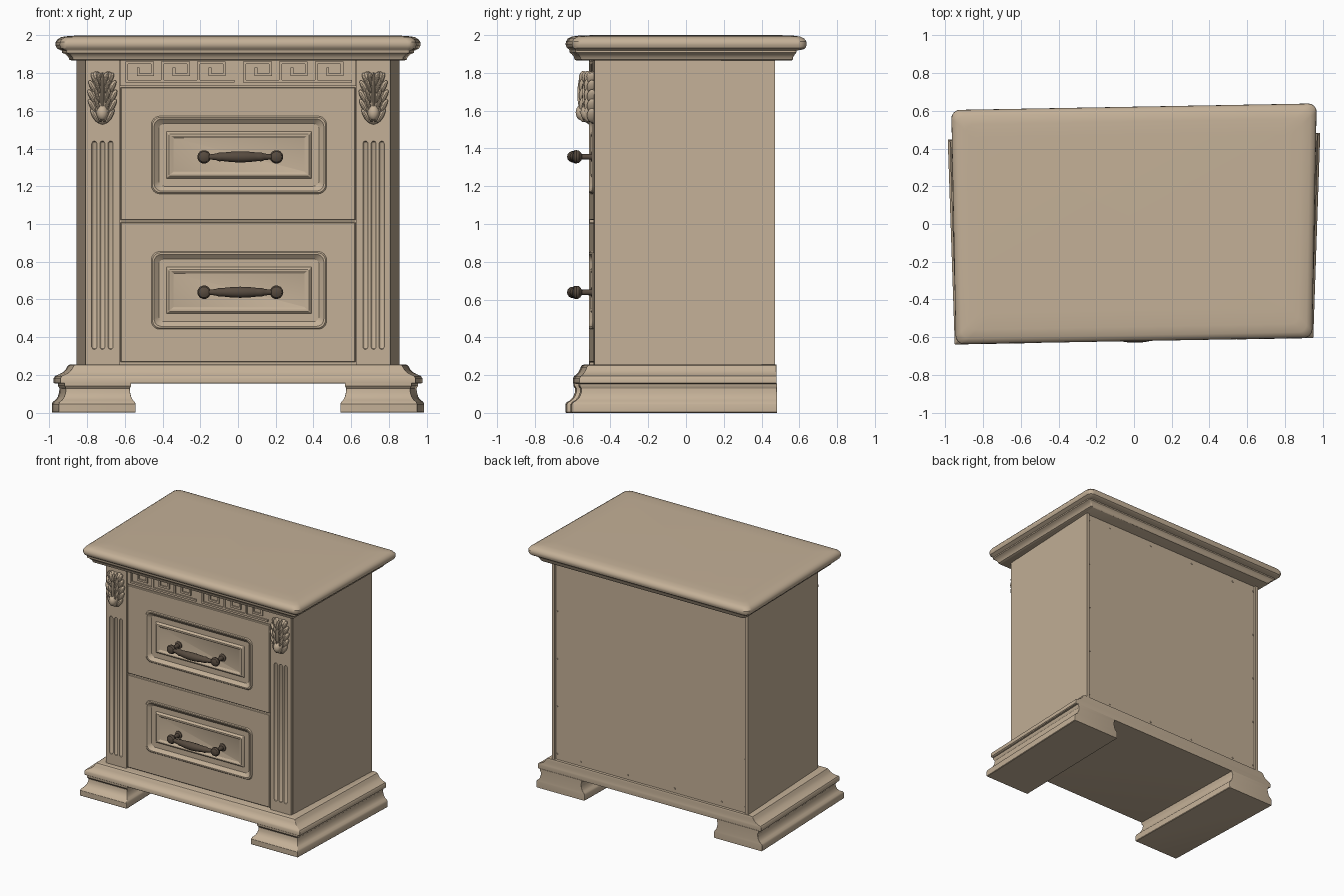
import bpy, bmesh, math
from mathutils import Vector, Matrix

if "Cube" in bpy.data.objects:
    bpy.data.objects.remove(bpy.data.objects["Cube"])

def material(name, rgb):
    m = bpy.data.materials.new(name)
    m.diffuse_color = (*rgb, 1)
    m.use_nodes = True
    m.node_tree.nodes["Principled BSDF"].inputs["Base Color"].default_value = m.diffuse_color
    return m

WOOD = material("pale tan wood", (0.55, 0.435, 0.31))
METAL = material("dark bronze", (0.095, 0.07, 0.05))

def finish(bm, name, mat=WOOD, taper=0.0):
    """The cabinet widens to the back (taper) and is slightly skewed in plan."""
    for v in bm.verts:
        v.co.x *= 1 + taper * v.co.y
        v.co.y += 0.018 * v.co.x
    bmesh.ops.recalc_face_normals(bm, faces=bm.faces)
    me = bpy.data.meshes.new(name)
    bm.to_mesh(me)
    bm.free()
    me.materials.append(mat)
    ob = bpy.data.objects.new(name, me)
    bpy.context.collection.objects.link(ob)
    return ob

def box(bm, x0, x1, y0, y1, z0, z1):
    m = Matrix.Translation(((x0 + x1) / 2, (y0 + y1) / 2, (z0 + z1) / 2)) @ \
        Matrix.Diagonal((x1 - x0, y1 - y0, z1 - z0, 1))
    bmesh.ops.create_cube(bm, size=1, matrix=m)

def skin(bm, rings):
    rows = [[bm.verts.new(p) for p in r] for r in rings]
    n = len(rows[0])
    for a, b in zip(rows, rows[1:]):
        for i in range(n):
            bm.faces.new((a[i], a[(i + 1) % n], b[(i + 1) % n], b[i]))
    bm.faces.new(rows[0])
    bm.faces.new(rows[-1])

def loft(bm, loops, axis='z'):
    """Stack rounded rectangles (x0, x1, v0, v1, radius, depth) along an axis."""
    rings = []
    for x0, x1, v0, v1, r, d in loops:
        ring = []
        for k, (cx, cv) in enumerate(((x1 - r, v1 - r), (x0 + r, v1 - r),
                                      (x0 + r, v0 + r), (x1 - r, v0 + r))):
            for j in range(7):
                a = math.pi / 2 * (k + j / 6)
                p, q = cx + r * math.cos(a), cv + r * math.sin(a)
                ring.append((p, q, d) if axis == 'z' else (p, d, q))
        rings.append(ring)
    skin(bm, rings)

def tube(bm, pts, axis, n=14):
    """Round bar through (centre, radius) stations with rings square to an axis."""
    rings = []
    for c, r in pts:
        ring = []
        for i in range(n):
            a = math.tau * i / n
            u, v = r * math.cos(a), r * math.sin(a)
            off = {'x': (0, u, v), 'y': (u, 0, v), 'z': (u, v, 0)}[axis]
            ring.append(Vector(c) + Vector(off))
        rings.append(ring)
    skin(bm, rings)

# Carcass with side panels and recessed back panel
bm = bmesh.new()
box(bm, -0.815, 0.815, -0.475, 0.44, 0.2, 1.9)
for s in (-1, 1):
    xs = sorted((s * 0.81, s * 0.835))
    box(bm, *xs, -0.48, 0.455, 0.2, 1.9)
finish(bm, "carcass", taper=0.06)

# Tack heads around the back panel
bm = bmesh.new()
spots = [(s * 0.8, 0.3 + 0.38 * i) for s in (-1, 1) for i in range(5)]
spots += [(-0.6 + 0.4 * i, z) for i in range(4) for z in (0.29, 1.83)]
for x, z in spots:
    tube(bm, [((x, 0.438, z), 0.008), ((x, 0.444, z), 0.006)], 'y', 8)
finish(bm, "back_tacks", taper=0.06)

# Moulded top slab
bm = bmesh.new()
loft(bm, [(-w, w, -h, h2, r, z) for w, h, h2, r, z in (
    (0.87, 0.565, 0.545, 0.01, 1.866), (0.885, 0.575, 0.55, 0.01, 1.872),
    (0.89, 0.578, 0.552, 0.01, 1.885), (0.905, 0.59, 0.562, 0.012, 1.9),
    (0.922, 0.6, 0.568, 0.015, 1.908), (0.922, 0.6, 0.568, 0.015, 1.918),
    (0.935, 0.603, 0.605, 0.03, 1.924), (0.95, 0.614, 0.616, 0.04, 1.932),
    (0.957, 0.621, 0.622, 0.045, 1.948), (0.956, 0.62, 0.621, 0.045, 1.965),
    (0.945, 0.61, 0.61, 0.045, 1.981), (0.925, 0.59, 0.59, 0.04, 1.992),
    (0.88, 0.545, 0.545, 0.04, 1.998), (0.8, 0.47, 0.47, 0.04, 2.0))])
finish(bm, "top_slab", taper=0.02)

# Base moulding, flat at the back
bm = bmesh.new()
loft(bm, [(-w, w, -f, 0.462, 0.004, z) for w, f, z in (
    (0.955, 0.575, 0.153), (0.962, 0.582, 0.158), (0.962, 0.582, 0.182),
    (0.955, 0.576, 0.194), (0.935, 0.565, 0.202), (0.915, 0.555, 0.213),
    (0.9, 0.547, 0.228), (0.892, 0.542, 0.242), (0.885, 0.536, 0.252),
    (0.87, 0.525, 0.256))])
finish(bm, "base_moulding", taper=0.035)

# Long moulded feet running front to back under each side
for s, side in ((-1, "left"), (1, "right")):
    bm = bmesh.new()
    loops = []
    for i, z in ((0.004, 0), (0, 0.004), (0, 0.045), (0.006, 0.057), (0.02, 0.067),
                 (0.031, 0.083), (0.038, 0.105), (0.04, 0.128), (0.032, 0.142), (0.032, 0.156)):
        xs = sorted((s * (0.555 + 0.75 * i), s * (0.972 - i)))
        loops.append((*xs, -0.622 + 1.3 * i, 0.465, 0.004, z))
    loft(bm, loops)
    finish(bm, side + "_foot", taper=0.035)

# Drawer fronts: rounded sunk border, raised frame, inner flat panel
for name, z0, z1, c in (("lower_drawer", 0.267, 1.01, 0.648), ("upper_drawer", 1.02, 1.725, 1.366)):
    bm = bmesh.new()
    X = 0.622
    loops = [(-X, X, z0, z1, 0.002, -0.47), (-X, X, z0, z1, 0.002, -0.495),
             (-X + .004, X - .004, z0 + .004, z1 - .004, 0.002, -0.499)]
    for w, h, r, y in ((0.465, 0.206, 0.045, -0.499), (0.459, 0.2, 0.043, -0.505),
                       (0.45, 0.191, 0.04, -0.505), (0.441, 0.182, 0.036, -0.497),
                       (0.425, 0.166, 0.03, -0.484), (0.385, 0.124, 0.003, -0.484),
                       (0.38, 0.119, 0.003, -0.493), (0.372, 0.111, 0.003, -0.499),
                       (0.362, 0.102, 0.003, -0.499), (0.348, 0.09, 0.003, -0.49)):
        loops.append((0.005 - w, 0.005 + w, c - h, c + h, r, y))
    loft(bm, loops, 'y')
    finish(bm, name + "_front")

    # Bow handle with two knobs on posts
    bm = bmesh.new()
    hz = c - 0.01
    for s in (-1, 1):
        prof = ((-0.486, 0.03), (-0.495, 0.03), (-0.502, 0.016), (-0.555, 0.014), (-0.562, 0.025),
                (-0.572, 0.034), (-0.585, 0.036), (-0.597, 0.029), (-0.604, 0.014))
        tube(bm, [((0.012 + s * 0.192, y, hz), r) for y, r in prof], 'y')
    bar = []
    for i in range(25):
        t = i / 12 - 1
        r = 0.012 + 0.018 * math.cos(t * math.pi / 2) ** 1.5
        if abs(abs(t) - 0.6) < 0.05:
            r += 0.004
        bar.append(((0.012 + 0.19 * t, -0.58 - 0.02 * (1 - t * t), hz), r))
    tube(bm, bar, 'x')
    finish(bm, name + "_handle", METAL)

# Frieze rail with Greek key fretwork
bm = bmesh.new()
box(bm, -0.625, 0.625, -0.493, -0.46, 1.731, 1.872)
finish(bm, "frieze_rail")
bm = bmesh.new()
key = ((6, 0), (0, 0), (0, 4), (4.5, 4), (4.5, 1.4), (2, 1.4), (2, 2.7))
hw = 0.0075
for start in (-0.59, 0.035):
    for u in range(3):
        pts = [(start + 0.19 * u + a * 0.0305, 1.757 + b * 0.0245) for a, b in key]
        for (xa, za), (xb, zb) in zip(pts, pts[1:]):
            box(bm, min(xa, xb) - hw, max(xa, xb) + hw, -0.503, -0.49,
                min(za, zb) - hw, max(za, zb) + hw)
finish(bm, "greek_key_fretwork")

for s, side in ((-1, "left"), (1, "right")):
    # Pilaster with three round-ended flutes cut in
    bm = bmesh.new()
    xs = sorted((s * 0.629, s * 0.809))
    box(bm, *xs, -0.5, -0.46, 0.25, 1.872)
    pil = finish(bm, side + "_pilaster")
    bm = bmesh.new()
    for k in (-1, 0, 1):
        x = s * 0.719 + k * 0.043
        prof = ((0.335, 0.003), (0.339, 0.01), (0.348, 0.0145),
                (1.427, 0.0145), (1.436, 0.01), (1.44, 0.003))
        tube(bm, [((x, -0.501, z), r) for z, r in prof], 'z', 12)
    cutter = finish(bm, "flute_cutter")
    cutter.hide_render = True
    mod = pil.modifiers.new("flutes", 'BOOLEAN')
    mod.operation, mod.solver, mod.object = 'DIFFERENCE', 'EXACT', cutter
    bpy.context.view_layer.objects.active = pil
    bpy.ops.object.modifier_apply(modifier=mod.name)
    bpy.data.objects.remove(cutter)

    # Carved leaf ornament: backing, midrib, fanned lobes and curled tip
    bm = bmesh.new()
    def lobe(x, y, z, a, b, c, tilt=0.0):
        m = Matrix.Translation((s * 0.719 + x, y, z)) @ Matrix.Rotation(tilt, 4, 'Y') @ \
            Matrix.Diagonal((a, b, c, 1))
        bmesh.ops.create_uvsphere(bm, u_segments=14, v_segments=10, radius=1, matrix=m)
    lobe(0, -0.5, 1.665, 0.066, 0.042, 0.138)
    lobe(0, -0.53, 1.69, 0.011, 0.032, 0.115)
    lobe(0, -0.543, 1.59, 0.03, 0.028, 0.04)
    for m in (-1, 1):
        for i, z in enumerate((1.575, 1.625, 1.675, 1.725, 1.765)):
            w = (0.04, 0.052, 0.055, 0.05, 0.038)[i]
            lobe(m * w, -0.512, z, 0.015, 0.026, 0.042, m * 0.5)
            lobe(m * w * 0.5, -0.53, z + 0.005, 0.011, 0.024, 0.042, m * 0.3)
        lobe(m * 0.03, -0.51, 1.782, 0.025, 0.03, 0.027, m * 0.3)
    finish(bm, side + "_carved_leaf")

# Smooth the curved surfaces, keep edges crisp
bpy.ops.object.select_all(action='SELECT')
bpy.context.view_layer.objects.active = bpy.data.objects["top_slab"]
bpy.ops.object.shade_smooth_by_angle(angle=math.radians(32))
